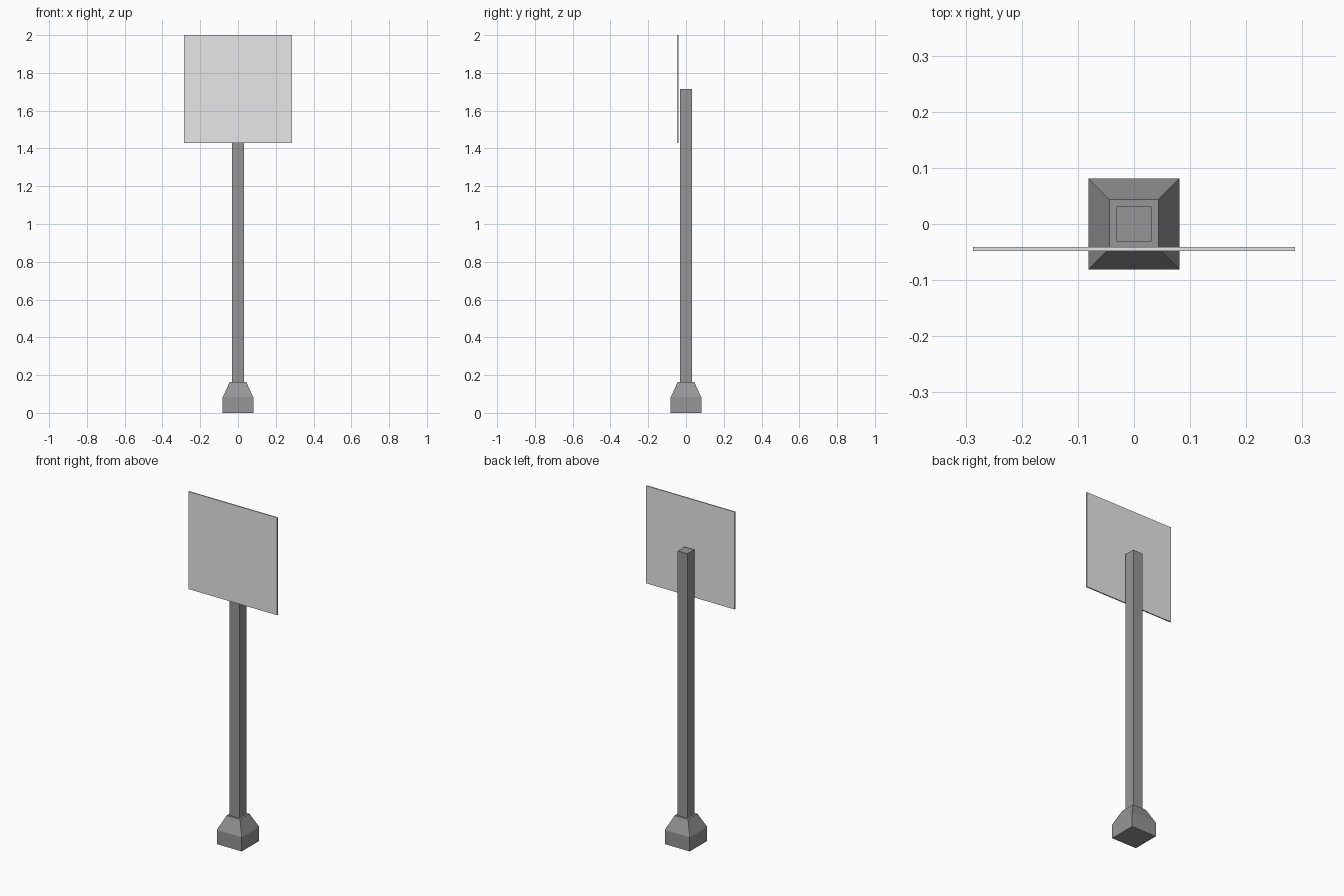
import bpy

if "Cube" in bpy.data.objects:
    bpy.data.objects.remove(bpy.data.objects["Cube"])


def material(name, value):
    mat = bpy.data.materials.new(name)
    mat.diffuse_color = (value, value, value, 1)
    mat.use_nodes = True
    mat.node_tree.nodes["Principled BSDF"].inputs["Base Color"].default_value = mat.diffuse_color
    return mat


def square_loft(name, sections, mat):
    """Solid through centred rectangles given as (half_x, y_min, y_max, z)."""
    verts, faces = [], []
    for hx, y0, y1, z in sections:
        verts += [(-hx, y0, z), (hx, y0, z), (hx, y1, z), (-hx, y1, z)]
    for s in range(len(sections) - 1):
        a = s * 4
        for i in range(4):
            j = (i + 1) % 4
            faces.append((a + i, a + j, a + 4 + j, a + 4 + i))
    n = len(verts)
    faces += [(3, 2, 1, 0), (n - 4, n - 3, n - 2, n - 1)]
    mesh = bpy.data.meshes.new(name)
    mesh.from_pydata(verts, [], faces)
    mesh.materials.append(mat)
    obj = bpy.data.objects.new(name, mesh)
    bpy.context.collection.objects.link(obj)
    return obj


post_grey = material("post grey", 0.305)
panel_grey = material("light panel grey", 0.8)

# Footing: square block with tapered shoulders
square_loft("footing", [(0.081, -0.081, 0.081, 0.0),
                        (0.081, -0.081, 0.081, 0.083),
                        (0.044, -0.044, 0.044, 0.163)], post_grey)

# Square post, ending halfway up the panel
square_loft("post", [(0.0315, -0.0315, 0.0315, 0.163),
                     (0.0315, -0.0315, 0.0315, 1.714)], post_grey)

# Thin square panel just in front of the post
square_loft("sign_panel", [(0.287, -0.048, -0.041, 1.428),
                           (0.287, -0.048, -0.041, 2.0)], panel_grey)
